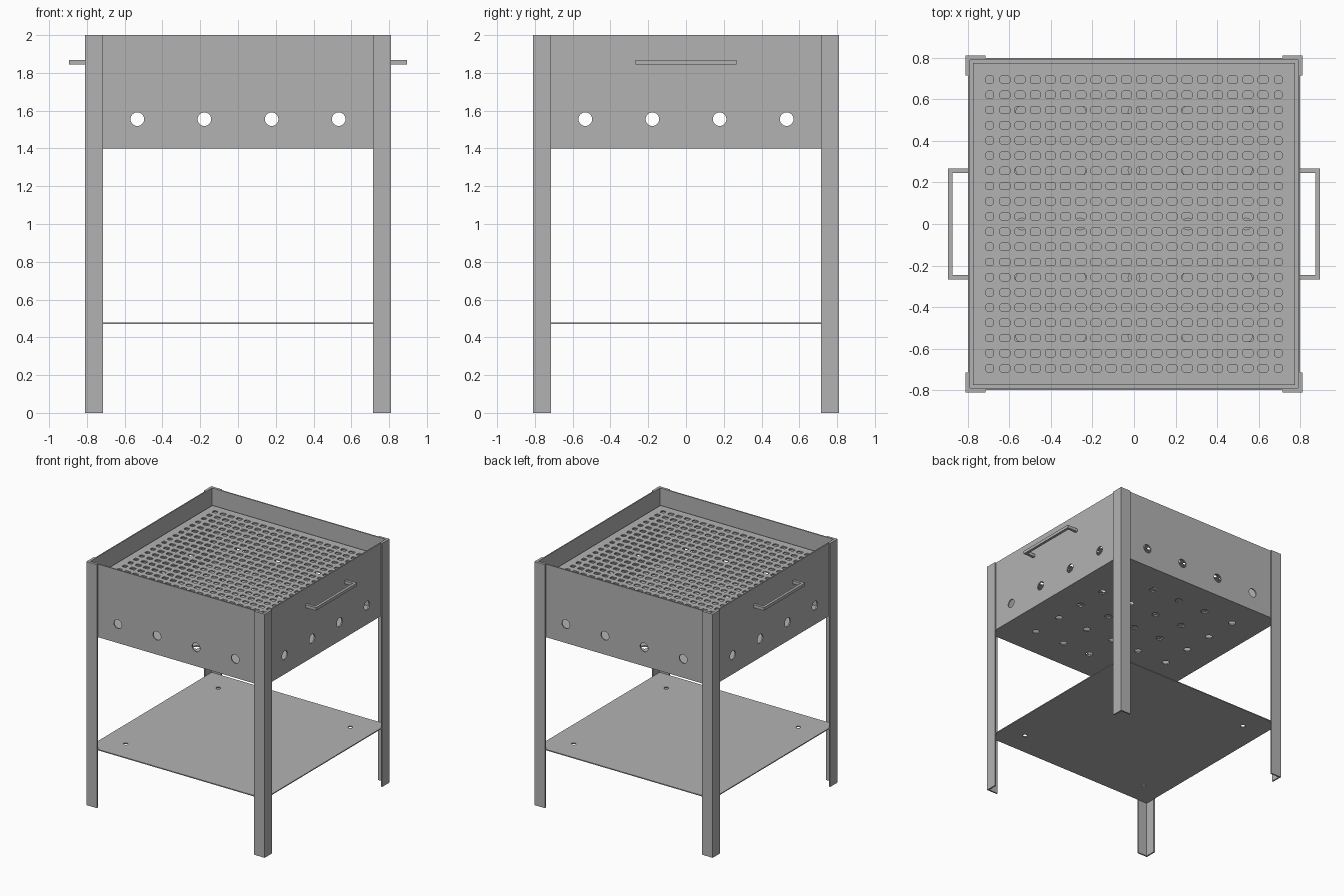
import bpy, bmesh, math
from mathutils import Matrix

if "Cube" in bpy.data.objects:
    bpy.data.objects.remove(bpy.data.objects["Cube"], do_unlink=True)

steel = bpy.data.materials.new("grey steel")
GREY = (0.45, 0.45, 0.45, 1)
steel.use_nodes = True
steel.diffuse_color = GREY
steel.node_tree.nodes["Principled BSDF"].inputs["Base Color"].default_value = GREY


def rect(x0, y0, x1, y1):
    return [(x0, y0), (x1, y0), (x1, y1), (x0, y1)]


def circle(x, y, r, n=24):
    return [(x + r * math.cos(2 * math.pi * i / n), y + r * math.sin(2 * math.pi * i / n))
            for i in range(n)]


def slot(x, y, w, h, c=0.007):
    """Rectangle with clipped corners."""
    a, b = w / 2, h / 2
    pts = [(a, -b + c), (a, b - c), (a - c, b), (c - a, b),
           (-a, b - c), (-a, c - b), (c - a, -b), (a - c, -b)]
    return [(x + u, y + v) for u, v in pts]


def plate(name, outline, holes, depth, matrix):
    """Cut a sheet from an outline with holes and give it a thickness."""
    curve = bpy.data.curves.new(name + "_profile", "CURVE")
    curve.dimensions = "2D"
    curve.fill_mode = "BOTH"
    curve.extrude = depth / 2
    for loop in [outline] + holes:
        spline = curve.splines.new("POLY")
        spline.points.add(len(loop) - 1)
        for point, (x, y) in zip(spline.points, loop):
            point.co = (x, y, 0, 1)
        spline.use_cyclic_u = True
        spline.use_smooth = False
    temp = bpy.data.objects.new(name + "_profile", curve)
    bpy.context.collection.objects.link(temp)
    graph = bpy.context.evaluated_depsgraph_get()
    mesh = bpy.data.meshes.new_from_object(temp.evaluated_get(graph))
    bpy.data.objects.remove(temp, do_unlink=True)
    bpy.data.curves.remove(curve)

    bm = bmesh.new()
    bm.from_mesh(mesh)
    bmesh.ops.remove_doubles(bm, verts=bm.verts, dist=0.0001)
    bmesh.ops.recalc_face_normals(bm, faces=bm.faces)
    for face in bm.faces:
        face.smooth = False
    bm.to_mesh(mesh)
    bm.free()
    mesh.name = name
    mesh.materials.clear()
    mesh.materials.append(steel)
    obj = bpy.data.objects.new(name, mesh)
    obj.matrix_world = matrix
    bpy.context.collection.objects.link(obj)
    return obj


def up(z):
    return Matrix.Translation((0, 0, z))


OUT, ARM, T = 0.81, 0.096, 0.012      # leg corner, leg arm width, leg thickness
BOX, WALL = OUT - T, 0.01             # fire box outer face and sheet thickness
upright = Matrix.Rotation(math.pi / 2, 4, "X")

# Four walls and four angle legs, turned around the centre
wall_holes = [circle(x, 1.555, 0.036) for x in (-0.533, -0.178, 0.178, 0.533)]
angle = [(-OUT, -OUT), (ARM - OUT, -OUT), (ARM - OUT, T - OUT),
         (T - OUT, T - OUT), (T - OUT, ARM - OUT), (-OUT, ARM - OUT)]
sides = ("front", "left", "back", "right")
corners = ("front_right", "front_left", "back_left", "back_right")
for k in range(4):
    turn = Matrix.Rotation(k * math.pi / 2, 4, "Z")
    plate(sides[k] + "_wall", rect(-BOX, 1.4, BOX - WALL, 2), wall_holes, WALL,
          turn @ Matrix.Translation((0, WALL / 2 - BOX, 0)) @ upright)
    plate(corners[k] + "_leg", angle, [], 2, turn @ up(1))

# Perforated floor of the fire box
inner = BOX - WALL
spots = (-0.54, -0.26, 0, 0.26, 0.54)
plate("fire_box_floor", rect(-inner, -inner, inner, inner),
      [circle(x, y, 0.028) for x in spots for y in spots], WALL, up(1.405))

# Cooking grate with rows of slots, narrower in the end columns
PITCH, N = 0.0731, 20
slots = []
for i in range(N):
    width = 0.037 if i in (0, N - 1) else 0.048
    for j in range(N):
        slots.append(slot((i - 9.5) * PITCH, (j - 9.5) * PITCH, width, 0.035))
plate("cooking_grate", rect(-0.775, -0.775, 0.775, 0.775), slots, 0.01, up(1.86))

# Lower shelf with four small holes
plate("lower_shelf", rect(-BOX, -BOX, BOX, BOX),
      [circle(x, y, 0.018, 16) for x in (-0.6, 0.6) for y in (-0.6, 0.6)], 0.008, up(0.475))

# Square bar handles on both sides
B, H = 0.022, 0.267
for name, s in (("left_handle", 1), ("right_handle", -1)):
    x0, x1 = BOX - 0.005, 0.895
    bar = [(x0, -H), (x1, -H), (x1, H), (x0, H),
           (x0, H - B), (x1 - B, H - B), (x1 - B, B - H), (x0, B - H)]
    plate(name, [(s * x, y) for x, y in bar], [], 0.025, up(1.857))
